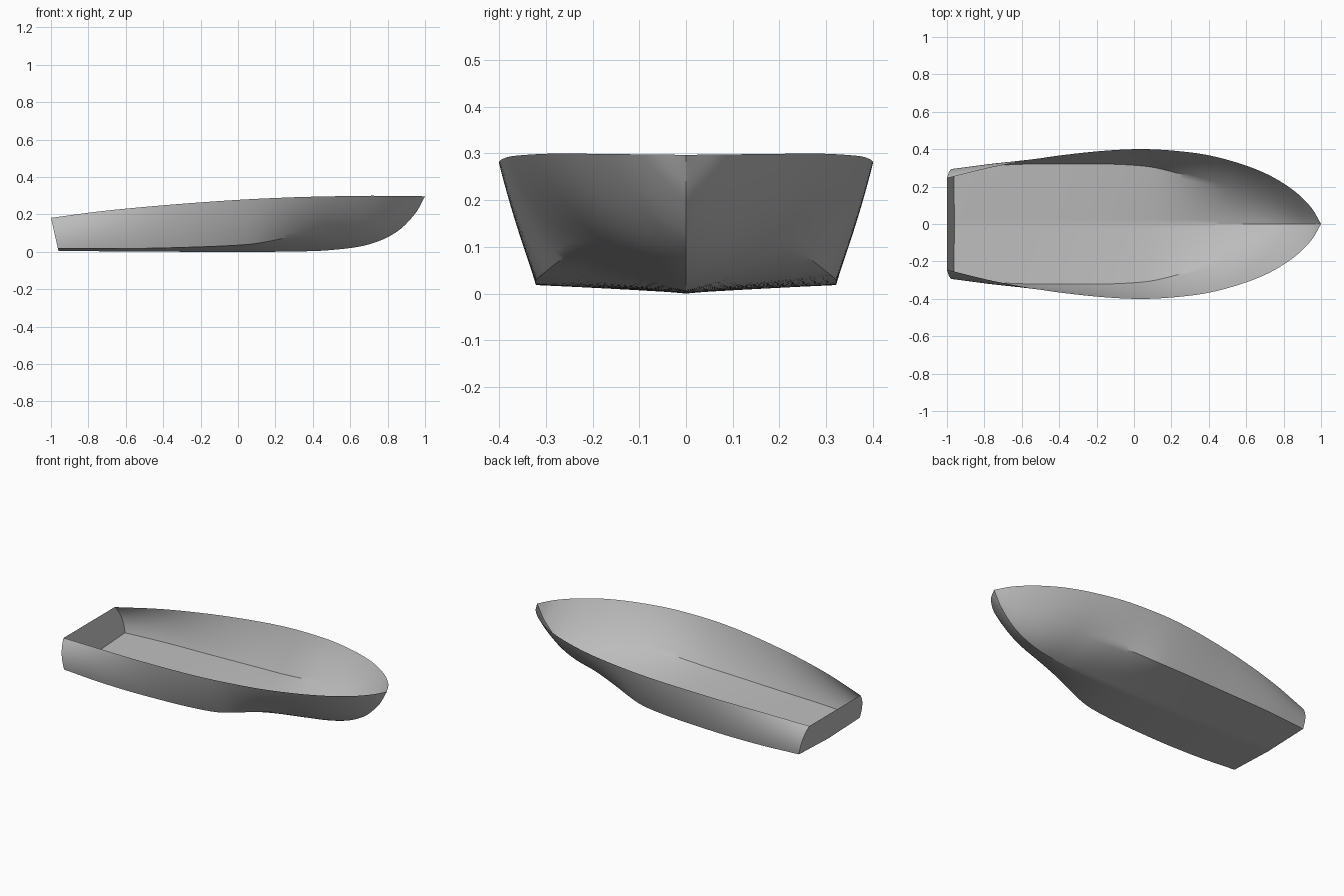
import bpy
import bmesh
from mathutils import Vector

cube = bpy.data.objects.get("Cube")
if cube:
    bpy.data.objects.remove(cube, do_unlink=True)

# Stations from stern to bow: x, keel height, chine half-width, chine height,
# gunwale half-width, gunwale height
STATIONS = [
    (-0.96, 0.005, 0.292, 0.018, 0.245, 0.182),
    (-0.7, 0.003, 0.315, 0.018, 0.312, 0.219),
    (-0.4, 0.001, 0.322, 0.021, 0.366, 0.249),
    (0, 0, 0.314, 0.036, 0.4, 0.278),
    (0.3, 0.002, 0.272, 0.062, 0.383, 0.292),
    (0.5, 0.01, 0.215, 0.068, 0.343, 0.297),
    (0.7, 0.04, 0.145, 0.09, 0.272, 0.3),
    (0.85, 0.108, 0.078, 0.148, 0.182, 0.299),
    (0.95, 0.208, 0.03, 0.226, 0.085, 0.298),
    (1, 0.297, 0, 0.297, 0, 0.297),
]
LENGTH_STEPS = 80
SIDE_STEPS = 12


def slope(index, column):
    """Slope of one station column, used as a spline tangent."""
    before = STATIONS[max(index - 1, 0)]
    after = STATIONS[min(index + 1, len(STATIONS) - 1)]
    return (after[column] - before[column]) / (after[0] - before[0])


def sample(x, column):
    """Smooth interpolation between the stations."""
    i = 0
    while i < len(STATIONS) - 2 and x > STATIONS[i + 1][0]:
        i += 1
    a, b = STATIONS[i], STATIONS[i + 1]
    span = b[0] - a[0]
    t = (x - a[0]) / span
    u = 1 - t
    return (a[column] * u * u * (1 + 2 * t) + b[column] * t * t * (1 + 2 * u)
            + span * t * u * (slope(i, column) * u - slope(i + 1, column) * t))


def smoothstep(low, high, value):
    t = min(max((value - low) / (high - low), 0), 1)
    return t * t * (3 - 2 * t)


def bezier(a, b, c, t):
    return a * (1 - t) ** 2 + b * 2 * t * (1 - t) + c * t * t


def half_section(x):
    """Points from keel to gunwale on the left side."""
    keel = Vector((0, sample(x, 1)))
    chine = Vector((sample(x, 2), sample(x, 3)))
    gunwale = Vector((sample(x, 4), sample(x, 5)))
    stern = 1 - smoothstep(-1, -0.3, x)
    round_bow = smoothstep(0.05, 0.55, x)
    side_control = (chine + gunwale) / 2 + Vector((0.014 + 0.024 * stern, 0.015 * stern))
    points = []
    for j in range(2 * SIDE_STEPS + 1):
        t = j / SIDE_STEPS
        if t <= 1:
            hard = keel.lerp(chine, t)
        else:
            hard = bezier(chine, side_control, gunwale, t - 1)
        p = hard.lerp(bezier(keel, chine, gunwale, t / 2), round_bow)
        rake = 0.04 * max(0, (-0.5 - x) / 0.46) * (p.y - keel.y) / (gunwale.y - keel.y) if x < -0.5 else 0
        points.append(Vector((x - rake, p.x, p.y)))
    return points


# Hull skin, one strip of faces between neighbouring cross-sections
bm = bmesh.new()
rings = []
for i in range(LENGTH_STEPS + 1):
    t = i / LENGTH_STEPS
    x = -0.96 + 1.96 * (1 - (1 - t) ** 1.6)
    left = half_section(x)
    right = [Vector((p.x, -p.y, p.z)) for p in reversed(left[1:])]
    rings.append([bm.verts.new(p) for p in right + left])
for a, b in zip(rings, rings[1:]):
    for j in range(len(a) - 1):
        bm.faces.new((a[j], b[j], b[j + 1], a[j + 1]))

# Flat raked transom closing the stern
bm.faces.new(rings[0])
bmesh.ops.remove_doubles(bm, verts=bm.verts, dist=0.00005)
bmesh.ops.recalc_face_normals(bm, faces=bm.faces)
bm.normal_update()
bottom = min(bm.faces, key=lambda f: f.calc_center_median().z)
if bottom.normal.z > 0:
    bmesh.ops.reverse_faces(bm, faces=bm.faces)

mesh = bpy.data.meshes.new("boat_hull")
bm.to_mesh(mesh)
bm.free()
hull = bpy.data.objects.new("boat_hull", mesh)
bpy.context.collection.objects.link(hull)

# Plain grey paint
grey = bpy.data.materials.new("hull_grey")
grey.use_nodes = True
grey.diffuse_color = (0.5, 0.5, 0.5, 1)
grey.node_tree.nodes["Principled BSDF"].inputs["Base Color"].default_value = (0.5, 0.5, 0.5, 1)
mesh.materials.append(grey)

bpy.ops.object.select_all(action="DESELECT")
hull.select_set(True)
bpy.context.view_layer.objects.active = hull
bpy.ops.object.shade_smooth_by_angle(angle=0.52)
